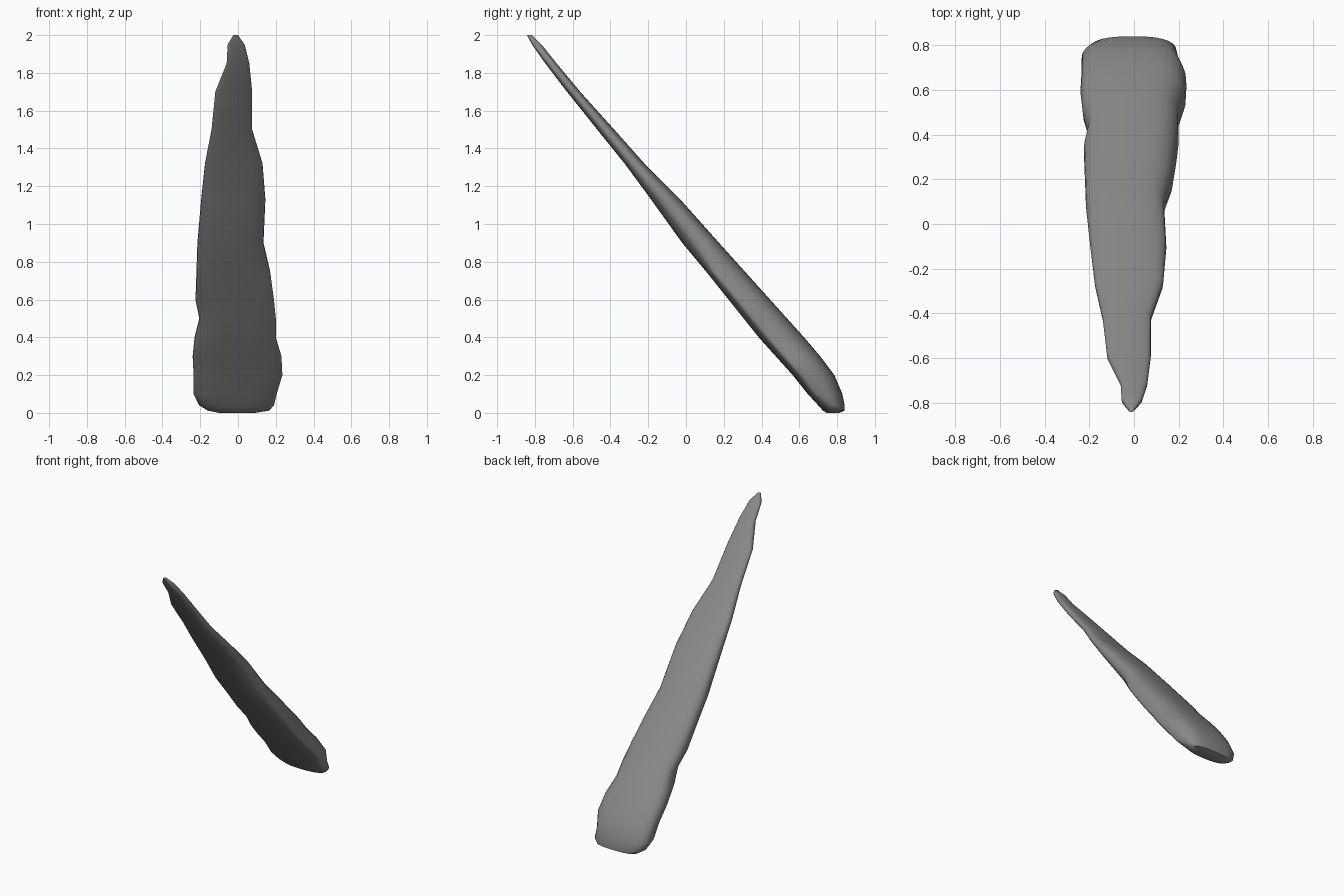
import bpy, bmesh, math

if "Cube" in bpy.data.objects:
    bpy.data.objects.remove(bpy.data.objects["Cube"])

# Horizontal slices: z, x left, x right, y front, y back
SLICES = [
    (0.00, -0.10, 0.09, 0.745, 0.81),
    (0.012, -0.16, 0.165, 0.725, 0.84),
    (0.04, -0.205, 0.19, 0.70, 0.84),
    (0.10, -0.235, 0.205, 0.645, 0.828),
    (0.20, -0.235, 0.235, 0.565, 0.785),
    (0.30, -0.24, 0.23, 0.475, 0.71),
    (0.40, -0.23, 0.20, 0.385, 0.625),
    (0.50, -0.205, 0.20, 0.305, 0.535),
    (0.60, -0.225, 0.19, 0.225, 0.445),
    (0.75, -0.22, 0.17, 0.105, 0.31),
    (0.90, -0.215, 0.135, -0.02, 0.175),
    (1.13, -0.195, 0.145, -0.185, -0.03),
    (1.32, -0.175, 0.13, -0.325, -0.22),
    (1.50, -0.14, 0.075, -0.47, -0.38),
    (1.70, -0.12, 0.075, -0.63, -0.56),
    (1.85, -0.06, 0.06, -0.745, -0.685),
    (1.95, -0.055, 0.035, -0.815, -0.765),
    (2.00, -0.025, 0.0, -0.842, -0.815),
]
SIDES = 28
POWER = 2 / 2.6  # slightly squared oval section


def soft(v):
    return math.copysign(abs(v) ** POWER, v)


# Leaning tapered shard
bm = bmesh.new()
rings = []
for z, x0, x1, y0, y1 in SLICES:
    ring = []
    for i in range(SIDES):
        a = 2 * math.pi * i / SIDES
        u, v = soft(math.cos(a)), soft(math.sin(a))
        x = (x0 + x1) / 2 + u * (x1 - x0) / 2
        y = (y0 + y1) / 2 + v * (y1 - y0) / 2
        # right edge of the thick end sags toward the front
        if u > 0 and 0.05 < z < 0.9:
            y -= 0.25 * (y1 - y0) * u * u * (1 - abs(v))
        ring.append(bm.verts.new((x, y, z)))
    rings.append(ring)
for low, high in zip(rings, rings[1:]):
    for i in range(SIDES):
        j = (i + 1) % SIDES
        bm.faces.new((low[i], low[j], high[j], high[i]))
bm.faces.new(rings[0][::-1])
bm.faces.new(rings[-1])
bmesh.ops.recalc_face_normals(bm, faces=bm.faces)

mesh = bpy.data.meshes.new("stone_shard")
bm.to_mesh(mesh)
bm.free()
shard = bpy.data.objects.new("stone_shard", mesh)
bpy.context.collection.objects.link(shard)

# Single grey colour
grey = bpy.data.materials.new("stone grey")
grey.diffuse_color = (0.25, 0.25, 0.25, 1)
grey.use_nodes = True
grey.node_tree.nodes["Principled BSDF"].inputs["Base Color"].default_value = grey.diffuse_color
mesh.materials.append(grey)

bpy.context.view_layer.objects.active = shard
shard.select_set(True)
bpy.ops.object.shade_smooth_by_angle(angle=math.radians(50))
